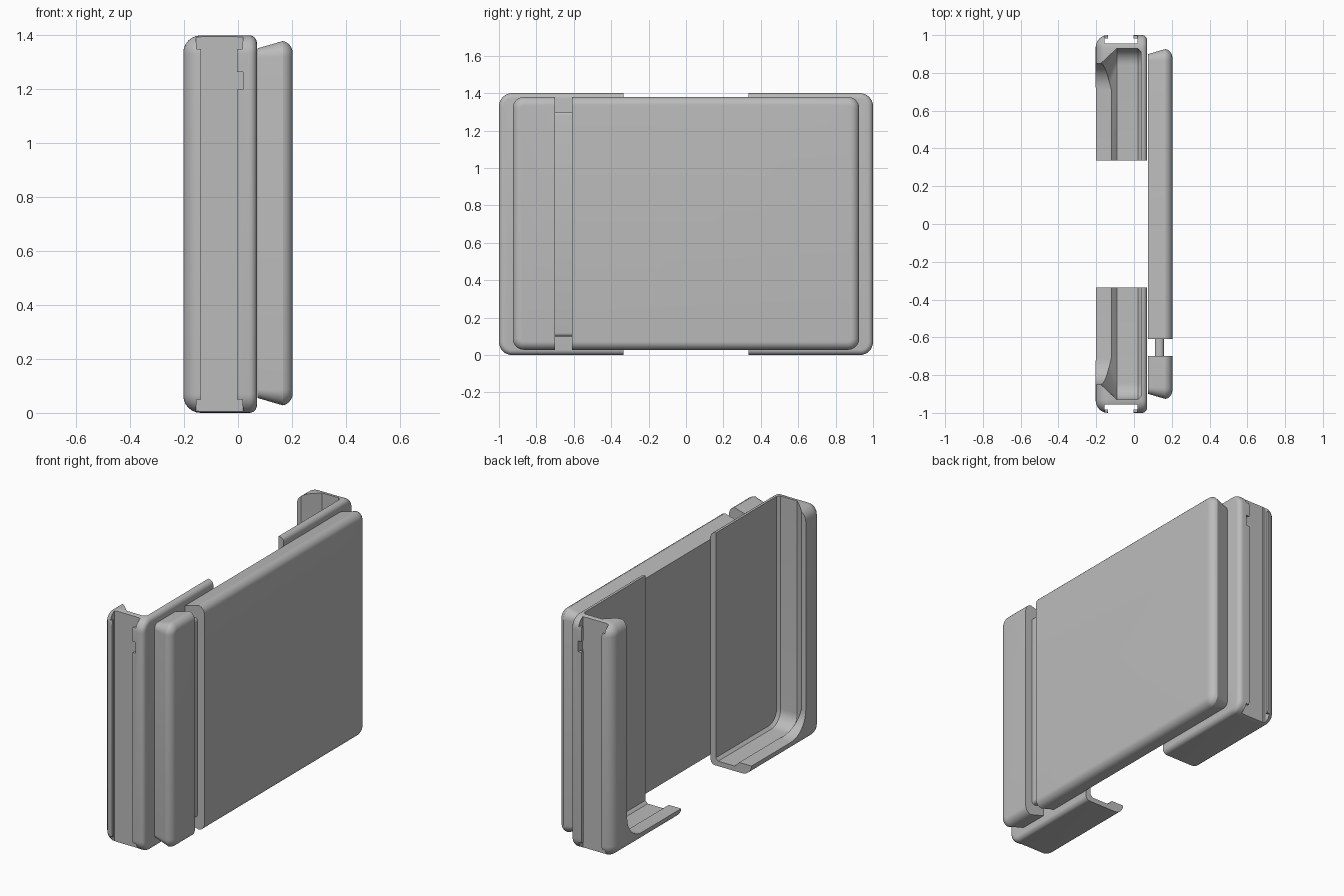
import bpy, bmesh, math

if "Cube" in bpy.data.objects:
    bpy.data.objects.remove(bpy.data.objects["Cube"])

grey = bpy.data.materials.new("plain grey")
grey.diffuse_color = (0.5, 0.5, 0.5, 1)
grey.use_nodes = True
grey.node_tree.nodes["Principled BSDF"].inputs["Base Color"].default_value = grey.diffuse_color


def finish(name, bm, hidden=False):
    bmesh.ops.recalc_face_normals(bm, faces=bm.faces)
    me = bpy.data.meshes.new(name)
    bm.to_mesh(me)
    bm.free()
    ob = bpy.data.objects.new(name, me)
    bpy.context.collection.objects.link(ob)
    me.materials.append(grey)
    ob.hide_render = hidden
    ob.hide_viewport = False
    return ob


def loft(name, loops, hidden=False):
    """Skin equal-length point loops and cap both ends."""
    bm = bmesh.new()
    rows = [[bm.verts.new(p) for p in l] for l in loops]
    n = len(rows[0])
    for a, b in zip(rows, rows[1:]):
        for i in range(n):
            bm.faces.new((a[i], a[(i + 1) % n], b[(i + 1) % n], b[i]))
    bm.faces.new(rows[0])
    bm.faces.new(rows[-1])
    return finish(name, bm, hidden)


def box(name, x, y, z, hidden=False):
    loops = [[(a, y[0], z[0]), (a, y[1], z[0]), (a, y[1], z[1]), (a, y[0], z[1])] for a in x]
    return loft(name, loops, hidden)


def rounded(hy, z0, z1, r, seg=8):
    """Rounded rectangle in the y-z plane."""
    pts = []
    for k, (cy, cz) in enumerate(((hy - r, z1 - r), (r - hy, z1 - r),
                                  (r - hy, z0 + r), (hy - r, z0 + r))):
        for i in range(seg + 1):
            a = math.pi / 2 * (k + i / seg)
            pts.append((cy + r * math.cos(a), cz + r * math.sin(a)))
    return pts


def cut(ob, cutters):
    for c in cutters:
        m = ob.modifiers.new("cut", 'BOOLEAN')
        m.operation = 'DIFFERENCE'
        m.solver = 'EXACT'
        m.object = c
    dg = bpy.context.evaluated_depsgraph_get()
    ob.data = bpy.data.meshes.new_from_object(ob.evaluated_get(dg))
    ob.modifiers.clear()
    for c in cutters:
        bpy.data.objects.remove(c)


def smooth(ob):
    bpy.ops.object.select_all(action='DESELECT')
    ob.select_set(True)
    bpy.context.view_layer.objects.active = ob
    bpy.ops.object.shade_smooth_by_angle(angle=math.radians(32))


def shell(name, profile, hy, z0, z1, r):
    """Rounded slab from (x, inset) steps."""
    return loft(name, [[(x, y, z) for y, z in rounded(hy - d, z0 + d, z1 - d, max(r - d, 0.004))]
                       for x, d in profile])


def arc(xc, r, a0, a1, seg=6):
    """Edge rounding as (x, inset) steps."""
    out = []
    for i in range(seg + 1):
        a = math.radians(a0 + (a1 - a0) * i / seg)
        out.append((xc + r * math.sin(a), r * (1 - math.cos(a))))
    return out


# Holder: rounded outer body, hollowed and split into two end brackets
holder = shell("holder_brackets", arc(-0.138, 0.065, -90, 0) + arc(0.042, 0.028, 0, 90),
               1.0, 0.0, 1.4, 0.07)


def pocket(xs, xb, hy, zb, r, seg=8):
    """U-shaped pocket section, open at the top; xs at the sides, xb at the floor."""
    half = [(xs, hy, 1.6)]
    for i in range(seg + 1):
        t = i / seg
        a = math.pi / 2 * t
        half.append((xs + (xb - xs) * t, hy - r + r * math.cos(a), zb + r - r * math.sin(a)))
    return half + [(x, -y, z) for x, y, z in reversed(half)]


cavity = loft("cavity_cutter", [pocket(-0.3, -0.3, 0.85, 0.06, 0.14),
                                pocket(-0.175, -0.12, 0.85, 0.06, 0.14),
                                pocket(-0.09, -0.09, 0.93, 0.03, 0.09),
                                pocket(0.02, 0.02, 0.93, 0.03, 0.09),
                                pocket(0.036, 0.036, 0.914, 0.046, 0.075)], True)
cutters = [cavity, box("gap_cutter", (-0.4, 0.4), (-0.335, 0.335), (-0.2, 1.6), True)]

# Undercut rail slot on each end, with open ends and a side notch
for s in (-1, 1):
    def span(a, b):
        return tuple(sorted((s * a, s * b)))
    cutters += [box("slot_cutter", (-0.138, -0.003), span(0.955, 1.1), (-0.1, 1.5), True),
                box("undercut_cutter", (-0.155, 0.018), span(0.956, 0.982), (-0.1, 1.5), True),
                box("notch_cutter", (-0.05, 0.0185), span(0.957, 1.11), (1.2, 1.265), True)]
    for z in ((-0.11, 0.05), (1.35, 1.51)):
        cutters.append(box("end_cutter", (-0.154, 0.0175), span(0.9575, 1.12), z, True))
cut(holder, cutters)
smooth(holder)

# Front slab: tapered towards the holder, rounded outer edge, cut by a strap slot
slab = shell("slab", [(0.073, 0.028)] + arc(0.157, 0.046, 12, 90, 8), 0.927, 0.027, 1.38, 0.06)
cut(slab, [box("strap_slot_cutter", (0, 0.4), (-0.70, -0.61), (-0.1, 1.6), True)])
smooth(slab)

# Bar across the strap slot
bar = box("strap_bar", (0.11, 0.158), (-0.705, -0.605), (0.10, 1.30))
bm = bmesh.new()
bm.from_mesh(bar.data)
edges = [e for e in bm.edges if abs(e.verts[0].co.y - e.verts[1].co.y) > 0.05]
bmesh.ops.bevel(bm, geom=edges, offset=0.018, segments=4, profile=0.5, affect='EDGES')
bm.to_mesh(bar.data)
bm.free()
smooth(bar)
